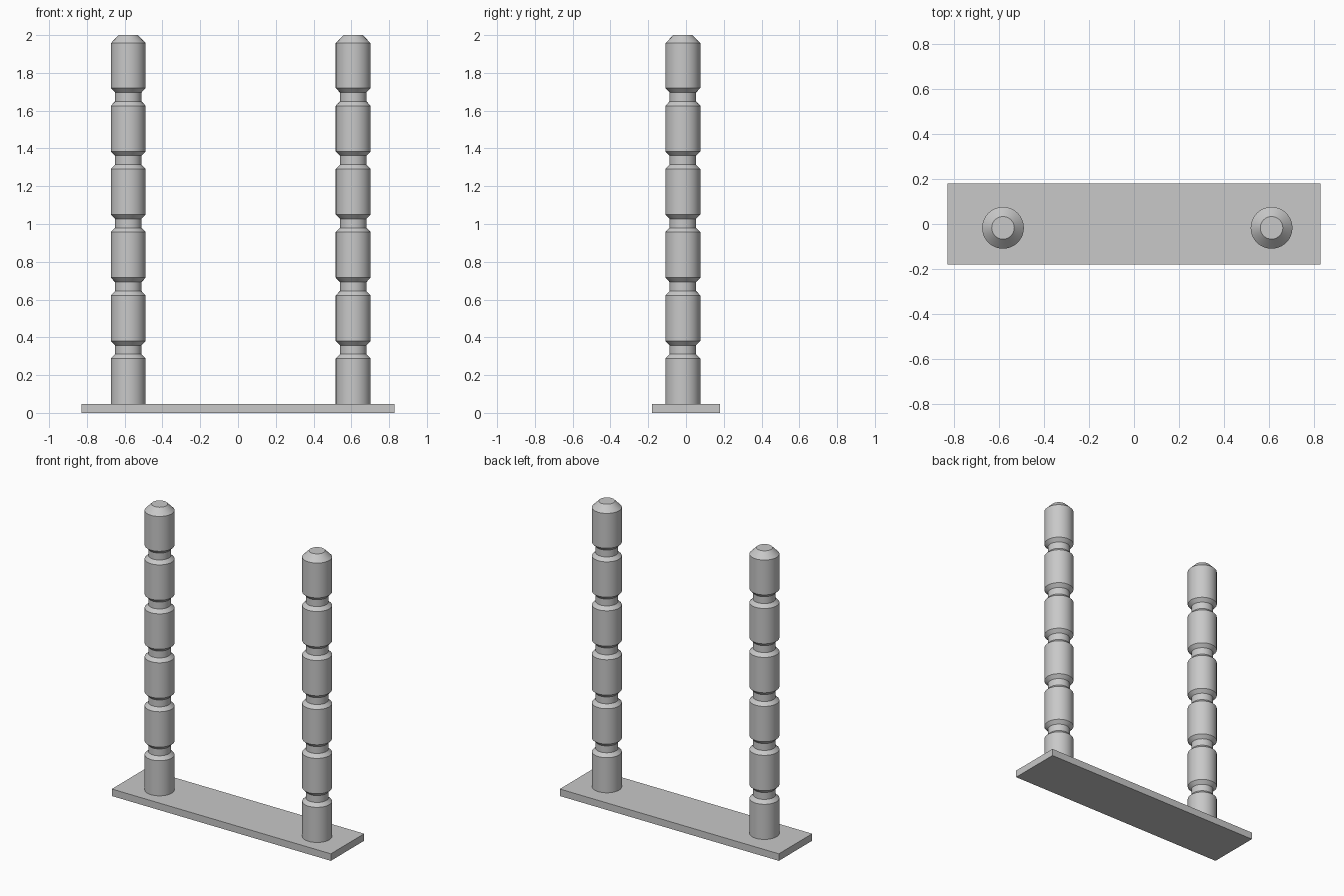
import bpy, bmesh, math

if "Cube" in bpy.data.objects:
    bpy.data.objects.remove(bpy.data.objects["Cube"])

grey = bpy.data.materials.new("plain_grey")
grey.diffuse_color = (0.58, 0.58, 0.58, 1)
grey.use_nodes = True
grey.node_tree.nodes["Principled BSDF"].inputs["Base Color"].default_value = grey.diffuse_color

PLATE_TOP = 0.048
POST_R, NECK_R, TIP_R = 0.0925, 0.07, 0.05
SIDES = 48


def finish(name, bm):
    bmesh.ops.recalc_face_normals(bm, faces=bm.faces[:])
    mesh = bpy.data.meshes.new(name)
    bm.to_mesh(mesh)
    bm.free()
    mesh.materials.append(grey)
    obj = bpy.data.objects.new(name, mesh)
    bpy.context.collection.objects.link(obj)
    return obj


def lathe(name, profile, x, y):
    """Closed turned solid from (radius, height) points."""
    bm = bmesh.new()
    rings = []
    for r, z in profile:
        rings.append([bm.verts.new((x + r * math.cos(2 * math.pi * i / SIDES),
                                    y + r * math.sin(2 * math.pi * i / SIDES), z))
                      for i in range(SIDES)])
    for low, high in zip(rings, rings[1:]):
        for i in range(SIDES):
            j = (i + 1) % SIDES
            bm.faces.new((low[i], low[j], high[j], high[i]))
    bm.faces.new(rings[0])
    bm.faces.new(rings[-1])
    obj = finish(name, bm)
    bpy.ops.object.select_all(action='DESELECT')
    obj.select_set(True)
    bpy.context.view_layer.objects.active = obj
    bpy.ops.object.shade_smooth_by_angle(angle=math.radians(25))
    return obj


# Flat base plate
bm = bmesh.new()
bmesh.ops.create_cube(bm, size=1)
for v in bm.verts:
    v.co = (v.co.x * 1.656, v.co.y * 0.36, (v.co.z + 0.5) * PLATE_TOP)
finish("base_plate", bm)

# Post profile: five chamfered grooves and a bevelled tip
profile = [(POST_R, PLATE_TOP - 0.004)]
for k in range(5):
    z = 0.288 + k * 0.3345
    profile += [(POST_R, z), (NECK_R, z + 0.023),
                (NECK_R, z + 0.07), (POST_R, z + 0.093)]
profile += [(POST_R, 1.957), (TIP_R, 2.0)]

# Two matching posts
for name, x in (("left_post", -0.581), ("right_post", 0.610)):
    lathe(name, profile, x, -0.017)
